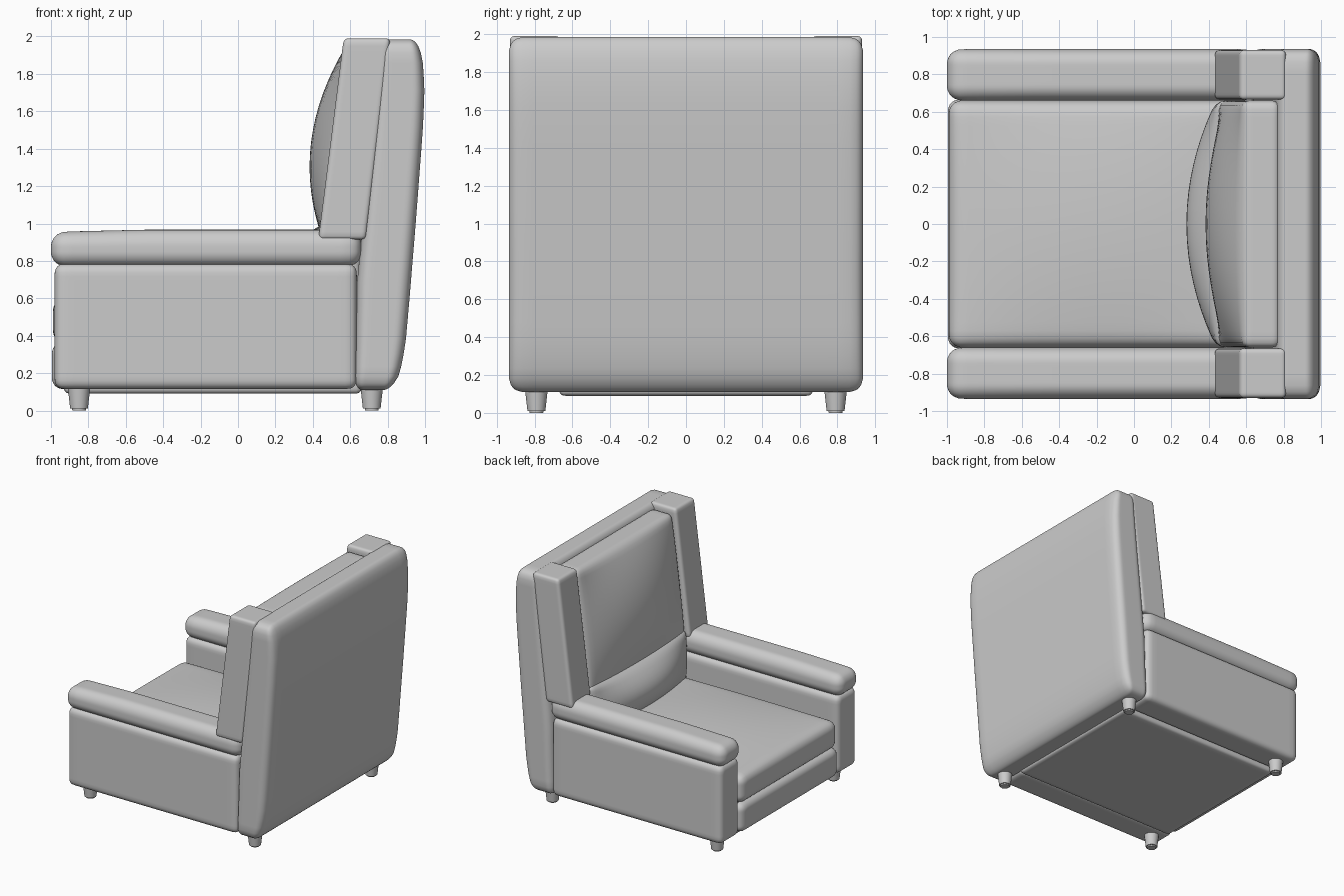
import bpy, bmesh, math
from mathutils import Vector

if "Cube" in bpy.data.objects:
    bpy.data.objects.remove(bpy.data.objects["Cube"])


def finish(name, bm):
    me = bpy.data.meshes.new(name)
    bmesh.ops.recalc_face_normals(bm, faces=bm.faces)
    bm.to_mesh(me)
    bm.free()
    ob = bpy.data.objects.new(name, me)
    bpy.context.collection.objects.link(ob)
    for f in me.polygons:
        f.use_smooth = True
    return ob


def padded(name, lo, hi, r, deform=None, cuts=23):
    """Rounded box; deform(p, n) edits position p, n runs -1..1 on each axis."""
    lo, hi = Vector(lo), Vector(hi)
    mid, half = (lo + hi) / 2, (hi - lo) / 2
    r = min(r, *half)
    bm = bmesh.new()
    bmesh.ops.create_cube(bm, size=2)
    bmesh.ops.subdivide_edges(bm, edges=bm.edges[:], cuts=cuts, use_grid_fill=True)
    for v in bm.verts:
        p = Vector([math.sin(c * math.pi / 2) * h for c, h in zip(v.co, half)])
        core = Vector([max(r - h, min(h - r, c)) for c, h in zip(p, half)])
        p = core + (p - core).normalized() * r
        n = Vector([c / h for c, h in zip(p, half)])
        p += mid
        if deform:
            deform(p, n)
        v.co = p
    return finish(name, bm)


def lerp_table(z, pts):
    for (z0, x0), (z1, x1) in zip(pts, pts[1:]):
        if z <= z1:
            return x0 + (x1 - x0) * (z - z0) / (z1 - z0)
    return pts[-1][1]


def dome(a, b):
    return max(0, 1 - a * a) * max(0, 1 - b * b)


# Tall leaning back
BACK = [(0.1, 0.82), (0.2, 0.865), (0.35, 0.895), (0.6, 0.917), (1.0, 0.95),
        (1.5, 0.988), (1.7, 0.997), (1.85, 0.99), (2.0, 0.96)]


def back_shape(p, n):
    front = 0.62 + 0.03 * (p.z - 0.12) + 0.07 * max(0, p.z - 0.7)
    p.x = front + (lerp_table(p.z, BACK) - front) * (n.x + 1) / 2


padded("backrest", (0.62, -0.935, 0.11), (0.95, 0.935, 1.985), 0.075, back_shape)


# Arms, pads and wings on both sides
def pad_shape(p, n):
    if n.z > 0:
        p.z += 0.012 * n.z * min(1, (p.x + 1) / 0.5)


def wing_shape(p, n):
    t = (p.z - 0.92) / 1.07
    front, rear = 0.43 + 0.135 * t, 0.665 + 0.13 * t
    p.x = front + (rear + 0.02 - front) * (n.x + 1) / 2


for s, side in ((-1, "right"), (1, "left")):
    def span(a, b):
        return min(s * a, s * b), max(s * a, s * b)
    y0, y1 = span(0.665, 0.925)
    padded(side + "_arm_panel", (-0.98, y0, 0.115), (0.635, y1, 0.785), 0.05)
    y0, y1 = span(0.66, 0.935)
    padded(side + "_arm_pad", (-1, y0, 0.77), (0.66, y1, 0.955), 0.08, pad_shape)
    y0, y1 = span(0.665, 0.93)
    padded(side + "_wing", (0.43, y0, 0.915), (0.67, y1, 1.99), 0.025, wing_shape)


# Base and front rail
padded("base", (-0.93, -0.67, 0.09), (0.66, 0.67, 0.40), 0.03)
padded("front_rail", (-0.995, -0.665, 0.115), (-0.7, 0.665, 0.365), 0.06)


# Seat cushion with a soft crown
def seat_shape(p, n):
    if n.z > 0:
        p.z += 0.05 * n.z * dome(n.x, n.y)


padded("seat_cushion", (-0.99, -0.66, 0.36), (0.60, 0.66, 0.60), 0.07, seat_shape)


# Back cushion, bulging forward and leaning with the wings
def cushion_shape(p, n):
    t = (p.z - 0.95) / 1.0
    p.x += 0.125 * t
    if n.x < 0:
        p.x += 0.125 * n.x * dome(n.y, n.z)


padded("back_cushion", (0.455, -0.66, 0.92), (0.66, 0.66, 1.955), 0.045, cushion_shape)


# Lumbar roll below the back cushion
def lumbar_shape(p, n):
    if n.x < 0:
        p.x += 0.16 * n.x * dome(n.y, n.z)


padded("lumbar_cushion", (0.44, -0.66, 0.54), (0.66, 0.66, 1.0), 0.05, lumbar_shape)

# Tapered feet
for x, end in ((-0.85, "front"), (0.715, "rear")):
    for y, side in ((-0.79, "right"), (0.79, "left")):
        bm = bmesh.new()
        bmesh.ops.create_cone(bm, cap_ends=True, segments=32, radius1=0.046,
                              radius2=0.062, depth=0.14)
        bmesh.ops.translate(bm, verts=bm.verts[:], vec=(x, y, 0.07))
        rim = [e for e in bm.edges if all(v.co.z < 0.01 for v in e.verts)]
        bmesh.ops.bevel(bm, geom=rim, offset=0.01, segments=2, affect='EDGES')
        foot = finish(end + "_" + side + "_foot", bm)
        bpy.ops.object.select_all(action='DESELECT')
        foot.select_set(True)
        bpy.context.view_layer.objects.active = foot
        bpy.ops.object.shade_smooth_by_angle(angle=math.radians(40))
